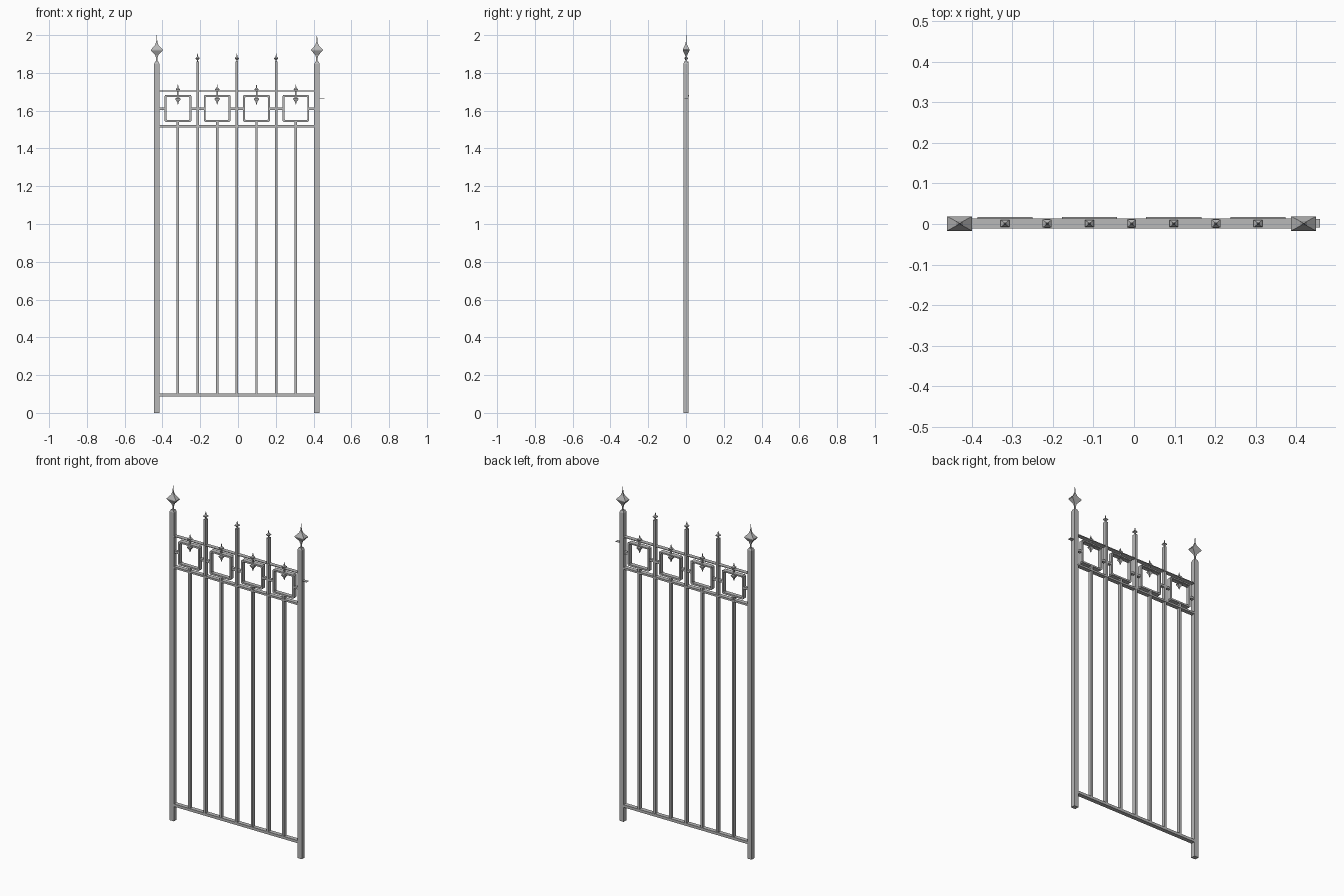
import bpy, bmesh

cube = bpy.data.objects.get("Cube")
if cube:
    bpy.data.objects.remove(cube, do_unlink=True)

iron = bpy.data.materials.new("grey_iron")
iron.use_nodes = True
GREY = (0.48, 0.48, 0.48, 1)
iron.diffuse_color = GREY
iron.node_tree.nodes["Principled BSDF"].inputs["Base Color"].default_value = GREY

MID = -0.006      # centre of the bar layout
STEP = 0.104      # spacing between neighbouring bars


def finish(name, bm):
    bmesh.ops.recalc_face_normals(bm, faces=bm.faces)
    mesh = bpy.data.meshes.new(name)
    bm.to_mesh(mesh)
    bm.free()
    mesh.materials.append(iron)
    obj = bpy.data.objects.new(name, mesh)
    bpy.context.collection.objects.link(obj)
    return obj


def box(name, x0, x1, y0, y1, z0, z1):
    bm = bmesh.new()
    bmesh.ops.create_cube(bm, size=1)
    for v in bm.verts:
        v.co = (x1 if v.co.x > 0 else x0, y1 if v.co.y > 0 else y0,
                z1 if v.co.z > 0 else z0)
    return finish(name, bm)


def loft(name, x, profile, y=0.001):
    """Stack of rectangles, each given as (half width, half depth, height)."""
    bm = bmesh.new()
    rings = [[bm.verts.new((x + sx * w, y + sy * d, z))
              for sx, sy in ((-1, -1), (1, -1), (1, 1), (-1, 1))]
             for w, d, z in profile]
    for low, high in zip(rings, rings[1:]):
        for i in range(4):
            j = (i + 1) % 4
            bm.faces.new((low[i], low[j], high[j], high[i]))
    bm.faces.new(rings[0])
    bm.faces.new(rings[-1])
    return finish(name, bm)


def square_frame(name, x, z, half, bar, y0, y1, cut):
    """Square ring with clipped corners."""
    bm = bmesh.new()
    loops = []
    for h, c in ((half, cut), (half - bar, cut * 0.6)):
        corners = [(h, h - c), (h - c, h), (c - h, h), (-h, h - c),
                   (-h, c - h), (c - h, -h), (h - c, -h), (h, c - h)]
        for y in (y0, y1):
            loops.append([bm.verts.new((x + a, y, z + b)) for a, b in corners])
    out_f, out_b, in_f, in_b = loops
    for p, q in ((out_f, out_b), (out_b, in_b), (in_b, in_f), (in_f, out_f)):
        for i in range(8):
            j = (i + 1) % 8
            bm.faces.new((p[i], p[j], q[j], q[i]))
    return finish(name, bm)


# Gate posts with chamfered caps and large spear finials
for side, sign in (("right", -1), ("left", 1)):
    x = MID + sign * 0.424
    loft(side + "_post", x, [(0.0145, 0.0135, 0), (0.0145, 0.0135, 1.847),
                             (0.009, 0.009, 1.859)], 0)
    loft(side + "_post_finial", x, [
        (0.004, 0.003, 1.855), (0.004, 0.003, 1.88), (0.009, 0.006, 1.895),
        (0.031, 0.018, 1.919), (0.031, 0.018, 1.923), (0.009, 0.006, 1.947),
        (0.003, 0.002, 1.965), (0.0007, 0.0007, 2.0)])

# Horizontal rails, and the thin latch tongue on the left post
box("bottom_rail", -0.42, 0.41, -0.011, 0.014, 0.087, 0.103)
box("middle_rail", -0.42, 0.41, -0.011, 0.014, 1.512, 1.523)
box("top_rail", -0.42, 0.41, -0.011, 0.014, 1.702, 1.706)
box("latch_tongue", 0.425, 0.459, -0.009, 0.012, 1.662, 1.664)

# Tall bars with small finials
for i, k in enumerate((-2, 0, 2)):
    x = MID + k * STEP
    box(f"tall_bar_{i + 1}", x - 0.007, x + 0.007, -0.010, 0.012, 0.09, 1.859)
    loft(f"tall_bar_finial_{i + 1}", x, [
        (0.003, 0.003, 1.855), (0.003, 0.003, 1.867), (0.011, 0.010, 1.875),
        (0.011, 0.010, 1.878), (0.003, 0.003, 1.886), (0.001, 0.001, 1.902)])

# Short bars, square panels, spear ornaments and side links
for i, k in enumerate((-3, -1, 1, 3)):
    x = MID + k * STEP
    box(f"short_bar_{i + 1}", x - 0.0065, x + 0.0065, -0.010, 0.012, 0.09, 1.545)
    square_frame(f"square_panel_{i + 1}", x, 1.612, 0.071, 0.010, -0.011, 0.0132, 0.006)
    box(f"panel_back_strip_{i + 1}", x - 0.068, x + 0.068, 0.012, 0.017, 1.675, 1.683)
    loft(f"hanging_spear_{i + 1}", x, [
        (0.001, 0.001, 1.632), (0.005, 0.004, 1.648), (0.014, 0.010, 1.66),
        (0.014, 0.010, 1.664), (0.004, 0.004, 1.672), (0.004, 0.004, 1.703),
        (0.011, 0.009, 1.711), (0.011, 0.009, 1.714), (0.003, 0.003, 1.722),
        (0.001, 0.001, 1.738)])
    for side, sign in (("right", -1), ("left", 1)):
        a, b = sorted((x + sign * 0.067, x + sign * STEP))
        box(f"{side}_link_{i + 1}", a, b, -0.008, 0.010, 1.604, 1.617)
